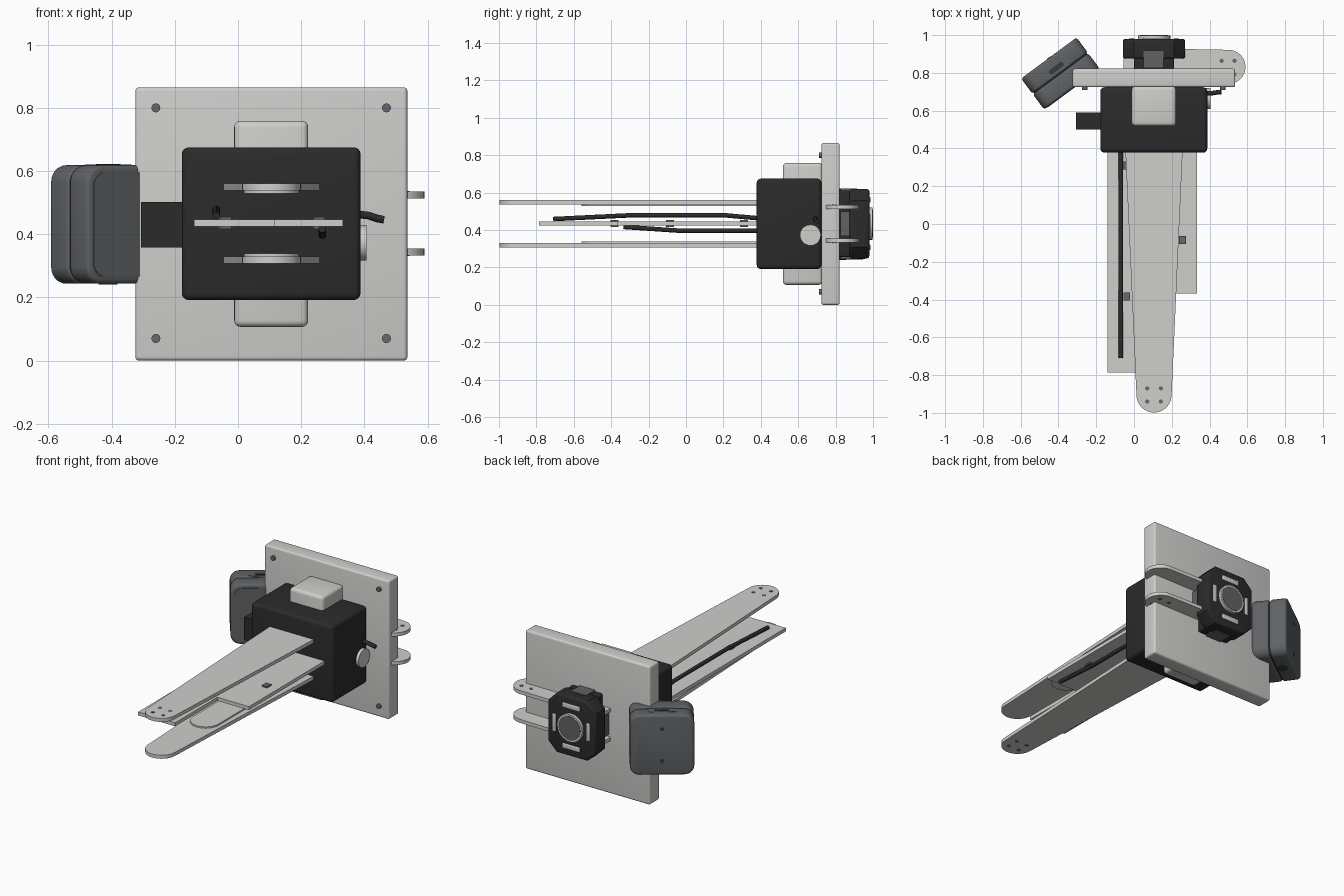
import bpy, bmesh
from math import sin, cos, pi, radians
from mathutils import Matrix, Vector

cube = bpy.data.objects.get("Cube")
if cube:
    bpy.data.objects.remove(cube, do_unlink=True)


def material(name, r, g, b):
    m = bpy.data.materials.new(name)
    m.use_nodes = True
    m.diffuse_color = (r, g, b, 1)
    m.node_tree.nodes["Principled BSDF"].inputs["Base Color"].default_value = (r, g, b, 1)
    return m


LIGHT = material("light grey", 0.62, 0.62, 0.60)
BLACK = material("black", 0.024, 0.024, 0.024)
GREY = material("slate grey", 0.115, 0.122, 0.13)
STEEL = material("screw grey", 0.14, 0.14, 0.15)
DARK = material("dark grey", 0.04, 0.042, 0.045)


def finish(name, bm, mat):
    bmesh.ops.recalc_face_normals(bm, faces=bm.faces)
    me = bpy.data.meshes.new(name)
    bm.to_mesh(me)
    bm.free()
    me.materials.append(mat)
    me.shade_smooth()
    me.set_sharp_from_angle(angle=radians(40))
    ob = bpy.data.objects.new(name, me)
    bpy.context.collection.objects.link(ob)
    return ob


def box(name, x, y, z, mat, bevel=0.0):
    """Box given as (min, max) on each axis."""
    bm = bmesh.new()
    bmesh.ops.create_cube(bm, size=1)
    for v in bm.verts:
        v.co = [(r[0] + r[1]) / 2 + c * (r[1] - r[0]) for c, r in zip(v.co, (x, y, z))]
    if bevel:
        bmesh.ops.bevel(bm, geom=bm.edges[:], offset=bevel, segments=4,
                        profile=0.5, affect='EDGES')
    return finish(name, bm, mat)


def cyl(name, centre, radius, depth, axis, mat):
    bm = bmesh.new()
    rot = Vector((0, 0, 1)).rotation_difference(Vector(axis)).to_matrix().to_4x4()
    bmesh.ops.create_cone(bm, cap_ends=True, segments=32, radius1=radius, radius2=radius,
                          depth=depth, matrix=Matrix.Translation(centre) @ rot)
    return finish(name, bm, mat)


def prism(name, points, low, high, mat, bevel=0.0, matrix=None):
    """Flat outline extruded along z, with optional rim rounding and placement."""
    bm = bmesh.new()
    face = bm.faces.new([bm.verts.new((px, py, low)) for px, py in points])
    ext = bmesh.ops.extrude_face_region(bm, geom=[face])
    for v in ext["geom"]:
        if isinstance(v, bmesh.types.BMVert):
            v.co.z = high
    if bevel:
        rim = [e for e in bm.edges if abs(e.verts[0].co.z - e.verts[1].co.z) < 1e-6]
        bmesh.ops.bevel(bm, geom=rim, offset=bevel, segments=3, profile=0.5, affect='EDGES')
    if matrix:
        bm.transform(matrix)
    return finish(name, bm, mat)


def tongue(root, tip, root_half, radius):
    """Outline of a tapered strip with a round tip, running along local +x."""
    pts = [(root, -root_half)]
    pts += [(tip + radius * cos(a), radius * sin(a))
            for a in (-pi / 2 + pi * i / 20 for i in range(21))]
    return pts + [(root, root_half)]


def rounded(w, h, r, seg=6):
    pts = []
    for k, (sx, sy) in enumerate(((1, 1), (-1, 1), (-1, -1), (1, -1))):
        for i in range(seg + 1):
            a = (k + i / seg) * pi / 2
            pts.append((sx * (w / 2 - r) + r * cos(a), sy * (h / 2 - r) + r * sin(a)))
    return pts


def cable(name, points, radius):
    cu = bpy.data.curves.new(name, 'CURVE')
    cu.dimensions = '3D'
    cu.bevel_depth = radius
    cu.bevel_resolution = 4
    cu.use_fill_caps = True
    sp = cu.splines.new('POLY')
    sp.points.add(len(points) - 1)
    for p, co in zip(sp.points, points):
        p.co = (*co, 1)
    cu.materials.append(BLACK)
    bpy.context.collection.objects.link(bpy.data.objects.new(name, cu))


UP = (0, 0, 1)
MID = 0.434   # height of the symmetry plane
CX = 0.106    # centre line of the arms

# Back plate with corner screws
box("back_plate", (-0.325, 0.536), (0.724, 0.822), (0, 0.865), LIGHT, 0.012)
for sx in (-0.26, 0.47):
    for sz in (0.07, 0.80):
        cyl("plate_screw", (sx, 0.72, sz), 0.014, 0.02, (0, 1, 0), STEEL)

# Main housing, light through block and side fittings
box("housing", (-0.178, 0.388), (0.378, 0.724), (0.192, 0.675), BLACK, 0.022)
box("through_block", (-0.012, 0.222), (0.518, 0.73), (0.107, 0.759), LIGHT, 0.02)
box("side_connector", (-0.307, -0.17), (0.50, 0.59), (0.358, 0.502), BLACK)
cyl("side_knob", (0.394, 0.665, 0.373), 0.056, 0.024, (1, 0, 0), LIGHT)
cable("side_cable", [(0.37, 0.69, 0.463), (0.41, 0.692, 0.46), (0.44, 0.697, 0.45),
                     (0.462, 0.698, 0.446)], 0.012)

# Paired arms: long front ones and short rear hinge ones, mirrored in height
to_front = Matrix.Translation((CX, 0, 0)) @ Matrix.Rotation(-pi / 2, 4, 'Z')
to_side = Matrix.Translation((0, 0.832, 0))
for s, level in ((1, "upper"), (-1, "lower")):
    prism(level + "_arm", tongue(-0.40, 0.905, 0.152, 0.093),
          MID + s * 0.104, MID + s * 0.126, LIGHT, 0, to_front)
    prism(level + "_arm_stiffener", tongue(-0.40, 0.47, 0.088, 0.088),
          MID + s * 0.095, MID + s * 0.105, LIGHT, 0, to_front)
    prism(level + "_hinge", tongue(-0.055, 0.50, 0.10, 0.09),
          MID + s * 0.079, MID + s * 0.101, LIGHT, 0, to_side)
    for i in (-1, 1):
        for j in (-1, 1):
            cyl(level + "_arm_screw", (CX + i * 0.036, -0.905 + j * 0.035, MID + s * 0.125),
                0.011, 0.006, UP, STEEL)
            cyl(level + "_hinge_screw", (0.498 + i * 0.034, 0.828 + j * 0.036, MID + s * 0.10),
                0.011, 0.006, UP, STEEL)

# Middle blades with their clips and cables
box("long_blade", (-0.14, 0.115), (-0.785, 0.40), (0.424, 0.446), LIGHT)
box("short_blade", (0.115, 0.333), (-0.368, 0.40), (0.424, 0.446), LIGHT)
for cx, cy in ((-0.038, -0.383), (-0.046, 0.31), (0.257, -0.085)):
    box("blade_clip", (cx - 0.018, cx + 0.018), (cy - 0.021, cy + 0.021),
        (0.416, 0.455), STEEL)
cable("upper_cable", [(-0.069, -0.71, 0.459), (-0.069, -0.30, 0.479), (-0.069, 0.21, 0.479),
                      (-0.069, 0.40, 0.462)], 0.012)
cable("lower_cable", [(0.267, -0.335, 0.417), (0.267, -0.04, 0.397), (0.267, 0.40, 0.397)], 0.012)

# Rear motor: octagonal body facing +y on a narrower core
to_back = Matrix.Translation((CX, 0, MID)) @ Matrix.Rotation(-pi / 2, 4, 'X')
prism("motor_body", rounded(0.33, 0.37, 0.06, 1), 0.875, 0.98, BLACK, 0.012, to_back)
box("motor_core", (0.0, 0.212), (0.815, 0.89), (0.255, 0.612), BLACK, 0.012)
cyl("motor_rim", (CX, 0.985, MID), 0.086, 0.026, (0, 1, 0), LIGHT)
cyl("motor_cap", (CX, 0.996, MID), 0.075, 0.008, (0, 1, 0), GREY)
for s in (-1, 1):
    box("motor_bar", (CX - 0.06, CX + 0.06), (0.97, 0.986),
        sorted((MID + s * 0.112, MID + s * 0.142)), LIGHT, 0.005)
    box("motor_side_bar", sorted((CX + s * 0.105, CX + s * 0.13)), (0.97, 0.986),
        (MID - 0.055, MID + 0.055), LIGHT, 0.005)
    box("motor_top_boss", (0.05, 0.155), (0.825, 0.915),
        sorted((MID + s * 0.16, MID + s * 0.188)), GREY)
    box("motor_side_boss", sorted((CX + s * 0.09, CX + s * 0.15)), (0.825, 0.905),
        (MID - 0.065, MID + 0.065), GREY)

# Angled controller case: local x along its width, local z towards its outer face
case = (Matrix.Translation((-0.39, 0.797, 0.431)) @ Matrix.Rotation(radians(36.5), 4, 'Z')
        @ Matrix.Rotation(-pi / 2, 4, 'X'))
shape = rounded(0.365, 0.375, 0.055)
prism("case_front_shell", shape, -0.102, -0.001, GREY, 0.014, case)
prism("case_back_shell", shape, 0.001, 0.102, GREY, 0.014, case)
prism("case_seam", rounded(0.35, 0.36, 0.05), -0.02, 0.02, DARK, 0, case)
prism("case_front_panel", rounded(0.32, 0.33, 0.045), -0.105, -0.10, GREY, 0, case)
for s in (-1, 1):
    cyl("case_screw", case @ Vector((0, s * 0.10, 0.102)), 0.011, 0.004,
        case.to_3x3() @ Vector(UP), DARK)

# Case sockets: slot on top, round hole below
slot = (Matrix.Translation(case @ Vector((0, 0, 0.035))) @ Matrix.Rotation(radians(36.5), 4, 'Z'))
prism("socket_rim", rounded(0.17, 0.05, 0.024), 0.186, 0.1895, GREY, 0, slot)
prism("socket_slot", rounded(0.09, 0.026, 0.012), 0.186, 0.191, DARK, 0, slot)
cyl("bottom_socket", slot @ Vector((0, 0, -0.188)), 0.03, 0.005, UP, DARK)
